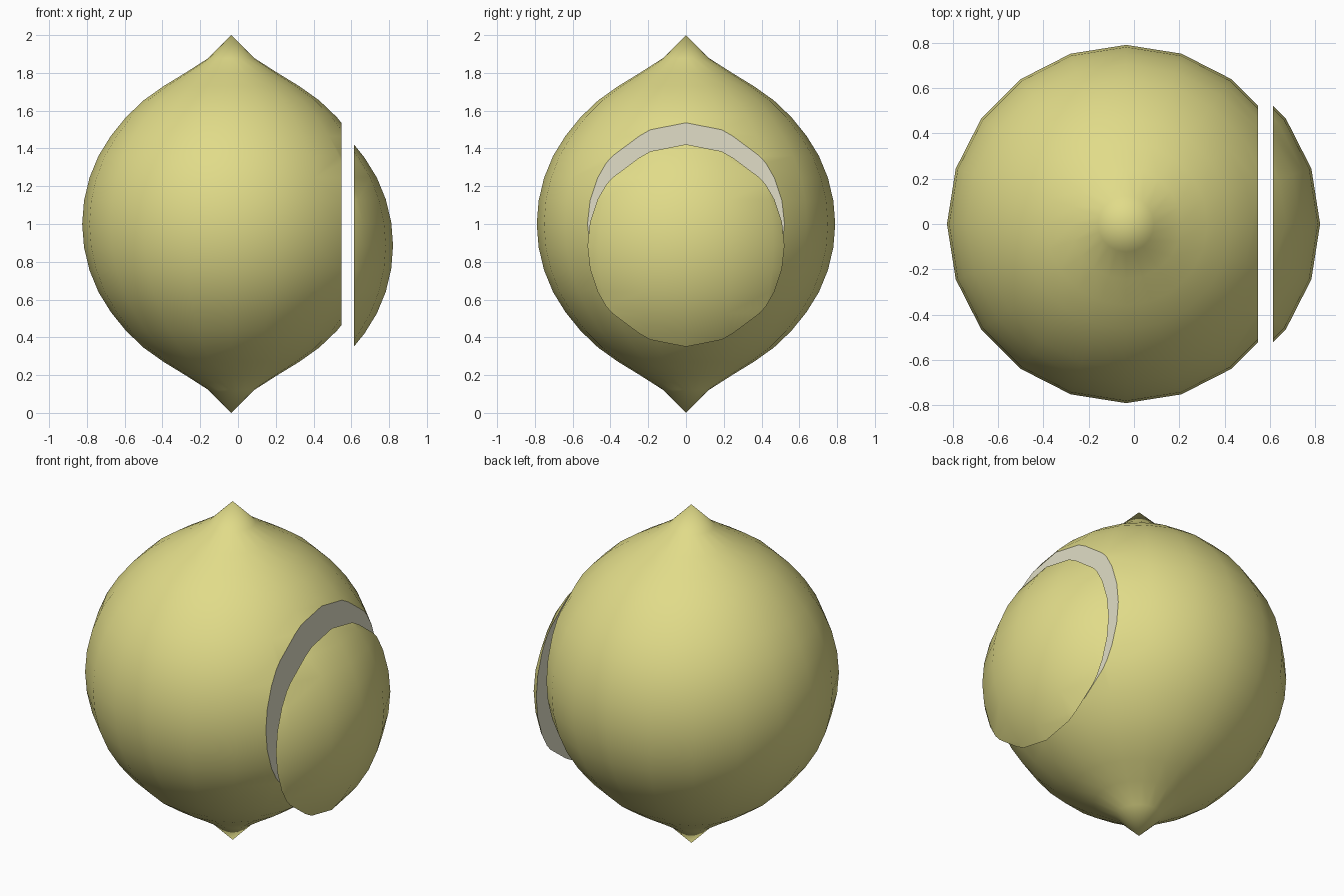
import bpy, bmesh, math

if "Cube" in bpy.data.objects:
    bpy.data.objects.remove(bpy.data.objects["Cube"])

SIDES, RADIUS, AXIS_X, CUT_X = 20, 0.79, -0.035, 0.547
# Heights of the upper half above the middle, from tip to equator (9 degree rings)
HALF = [1.0, 0.877, 0.80, 0.73, 0.655, 0.565, 0.465, 0.36, 0.245, 0.123, 0.0]
HEIGHTS = HALF + [-h for h in reversed(HALF[:-1])]


def material(name, colour):
    m = bpy.data.materials.new(name)
    m.diffuse_color = (*colour, 1)
    m.use_nodes = True
    m.node_tree.nodes["Principled BSDF"].inputs["Base Color"].default_value = m.diffuse_color
    return m


RIND = material("rind", (0.75, 0.71, 0.25))
FLESH = material("flesh", (0.75, 0.73, 0.57))


def whole_fruit():
    """Pointed sphere made by lathing the height profile."""
    bm = bmesh.new()
    top = bm.verts.new((AXIS_X, 0, 2))
    bottom = bm.verts.new((AXIS_X, 0, 0))
    rings = []
    for k in range(1, len(HEIGHTS) - 1):
        r = RADIUS * math.sin(math.pi * k / (len(HEIGHTS) - 1))
        rings.append([bm.verts.new((AXIS_X + r * math.cos(2 * math.pi * i / SIDES),
                                    r * math.sin(2 * math.pi * i / SIDES),
                                    1 + HEIGHTS[k])) for i in range(SIDES)])
    for i in range(SIDES):
        j = (i + 1) % SIDES
        bm.faces.new((top, rings[0][i], rings[0][j]))
        bm.faces.new((bottom, rings[-1][j], rings[-1][i]))
        for a, b in zip(rings, rings[1:]):
            bm.faces.new((a[i], b[i], b[j], a[j]))
    return bm


def cut_piece(name, keep_right, offset):
    """Keep one side of the cut, cap it with flesh and move it."""
    bm = whole_fruit()
    cut = bmesh.ops.bisect_plane(
        bm, geom=bm.verts[:] + bm.edges[:] + bm.faces[:],
        plane_co=(CUT_X, 0, 0), plane_no=(1, 0, 0),
        clear_inner=keep_right, clear_outer=not keep_right)
    edges = [e for e in cut["geom_cut"] if isinstance(e, bmesh.types.BMEdge)]
    for f in bmesh.ops.contextual_create(bm, geom=edges)["faces"]:
        f.material_index = 1
    bmesh.ops.recalc_face_normals(bm, faces=bm.faces[:])
    bmesh.ops.translate(bm, verts=bm.verts[:], vec=offset)
    mesh = bpy.data.meshes.new(name)
    bm.to_mesh(mesh)
    bm.free()
    mesh.materials.append(RIND)
    mesh.materials.append(FLESH)
    obj = bpy.data.objects.new(name, mesh)
    bpy.context.collection.objects.link(obj)
    bpy.ops.object.select_all(action='DESELECT')
    obj.select_set(True)
    bpy.context.view_layer.objects.active = obj
    bpy.ops.object.shade_smooth_by_angle(angle=math.radians(30))


# Main fruit and the end slice that has slid down beside it
cut_piece("lemon_body", False, (0, 0, 0))
cut_piece("lemon_slice", True, (0.066, 0, -0.114))
